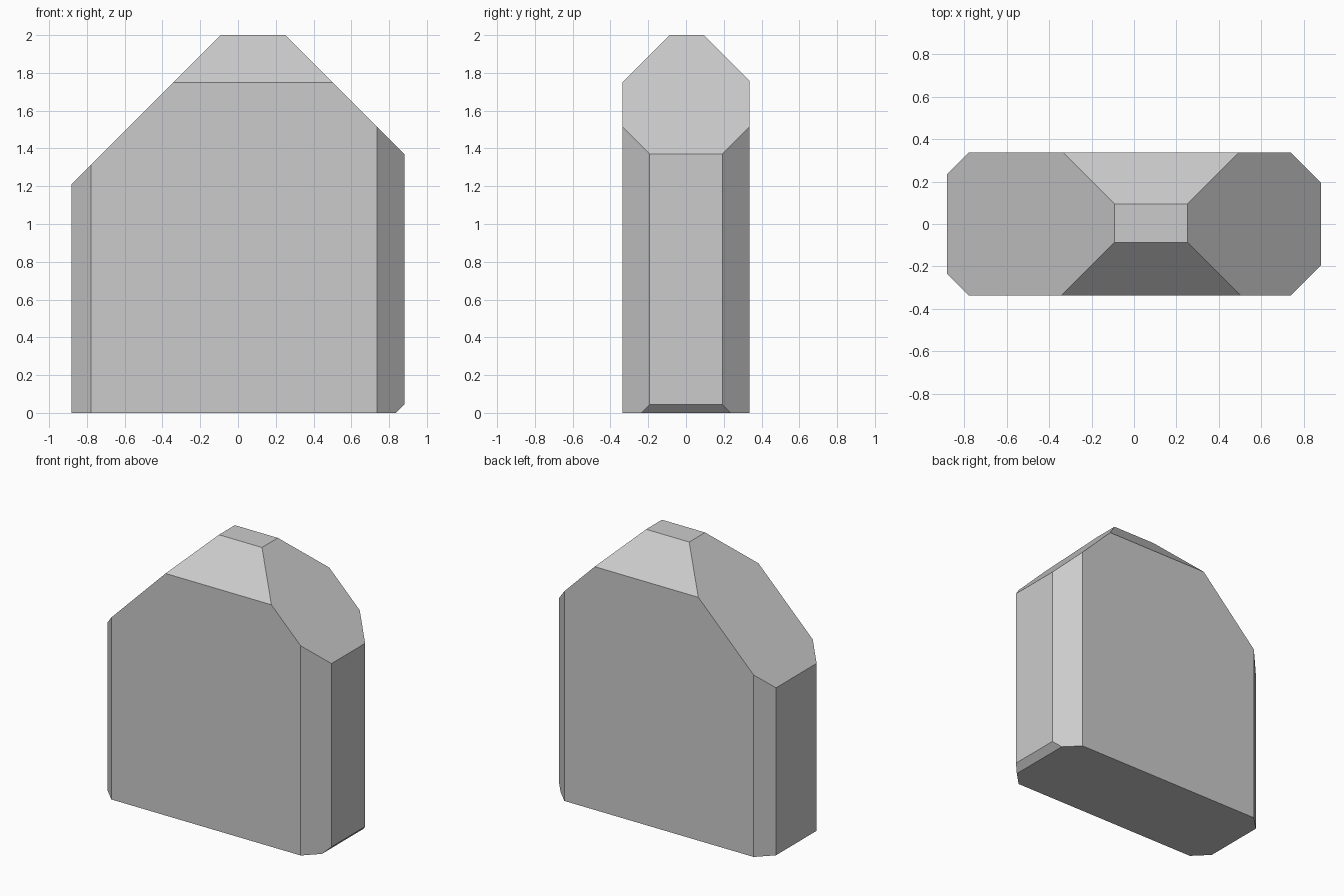
import bpy, bmesh
from mathutils import Vector

if "Cube" in bpy.data.objects:
    bpy.data.objects.remove(bpy.data.objects["Cube"])

# Base block
bm = bmesh.new()
bmesh.ops.create_cube(bm, size=1)
bmesh.ops.scale(bm, vec=(1.764, 0.674, 2), verts=bm.verts)
bmesh.ops.translate(bm, vec=(0, 0, 1), verts=bm.verts)


def chamfer(normal, offset):
    """Slice away everything where normal . p > offset and cap the cut."""
    n = Vector(normal)
    geom = bm.verts[:] + bm.edges[:] + bm.faces[:]
    cut = bmesh.ops.bisect_plane(bm, geom=geom, dist=1e-6, plane_co=n * offset / n.length_squared,
                                 plane_no=n, clear_outer=True)
    edges = [e for e in cut["geom_cut"] if isinstance(e, bmesh.types.BMEdge)]
    bmesh.ops.contextual_create(bm, geom=edges)


# Roof slopes: left, right, front, back
chamfer((-1, 0, 1), 2.092)
chamfer((1, 0, 1), 2.252)
chamfer((0, -1, 1), 2.086)
chamfer((0, 1, 1), 2.095)

# Vertical corners: right pair wider than left pair
for side in (-1, 1):
    chamfer((1, side, 0), 1.074)
    chamfer((-1, side, 0), 1.114)

# Small bevel under the right side
chamfer((1, 0, -1), 0.837)

bmesh.ops.recalc_face_normals(bm, faces=bm.faces)
mesh = bpy.data.meshes.new("faceted_block")
bm.to_mesh(mesh)
bm.free()
bpy.context.collection.objects.link(bpy.data.objects.new("faceted_block", mesh))
